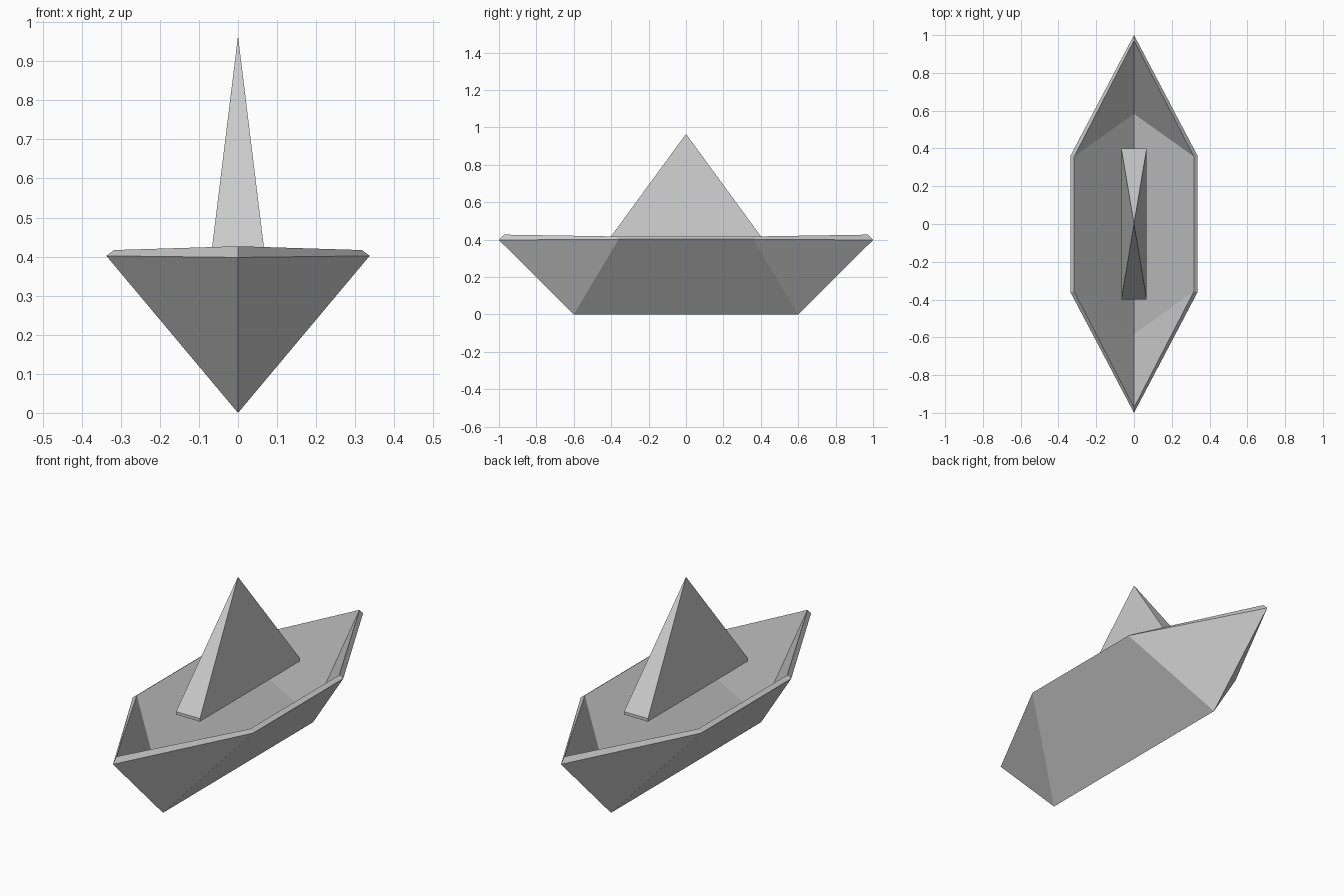
import bpy, bmesh

if "Cube" in bpy.data.objects:
    bpy.data.objects.remove(bpy.data.objects["Cube"])


def new_object(name, verts, faces):
    mesh = bpy.data.meshes.new(name)
    mesh.from_pydata(verts, [], faces)
    bm = bmesh.new()
    bm.from_mesh(mesh)
    bmesh.ops.recalc_face_normals(bm, faces=bm.faces)
    # an open shell should face outward / downward at the keel
    if any(e.is_boundary for e in bm.edges) and sum(f.normal.z for f in bm.faces) > 0:
        bmesh.ops.reverse_faces(bm, faces=bm.faces)
    bm.to_mesh(mesh)
    bm.free()
    ob = bpy.data.objects.new(name, mesh)
    bpy.context.collection.objects.link(ob)
    return ob


# Hull: folded sheet with a straight keel and pointed bow and stern
KEEL, BEAM, SHOULDER, RIM = 0.6, 0.337, 0.36, 0.4
hull_verts = [(0, -KEEL, 0), (0, KEEL, 0), (0, -1, RIM - 0.002), (0, 1, RIM - 0.002)]
hull_faces = []
for s in (-1, 1):
    i = len(hull_verts)
    hull_verts += [(s * BEAM, -SHOULDER, RIM + 0.002), (s * BEAM, SHOULDER, RIM + 0.002)]
    hull_faces += [(0, 1, i + 1, i), (2, 0, i), (3, i + 1, 1)]
hull = new_object("hull", hull_verts, hull_faces)

# Wall thickness grows inward
wall = hull.modifiers.new("wall", 'SOLIDIFY')
wall.thickness = 0.024
wall.offset = -1
wall.use_even_offset = True

# Sail: slim pyramid with a shallow lip at its base
corners = [(-1, -1), (1, -1), (1, 1), (-1, 1)]
sail_verts = [(x * 0.067, y * 0.4, z) for z in (0.403, 0.418) for x, y in corners]
sail_verts.append((0, 0, 0.965))
sail_faces = [(3, 2, 1, 0)]
for k in range(4):
    n = (k + 1) % 4
    sail_faces += [(k, n, n + 4, k + 4), (k + 4, n + 4, 8)]
sail = new_object("sail", sail_verts, sail_faces)
